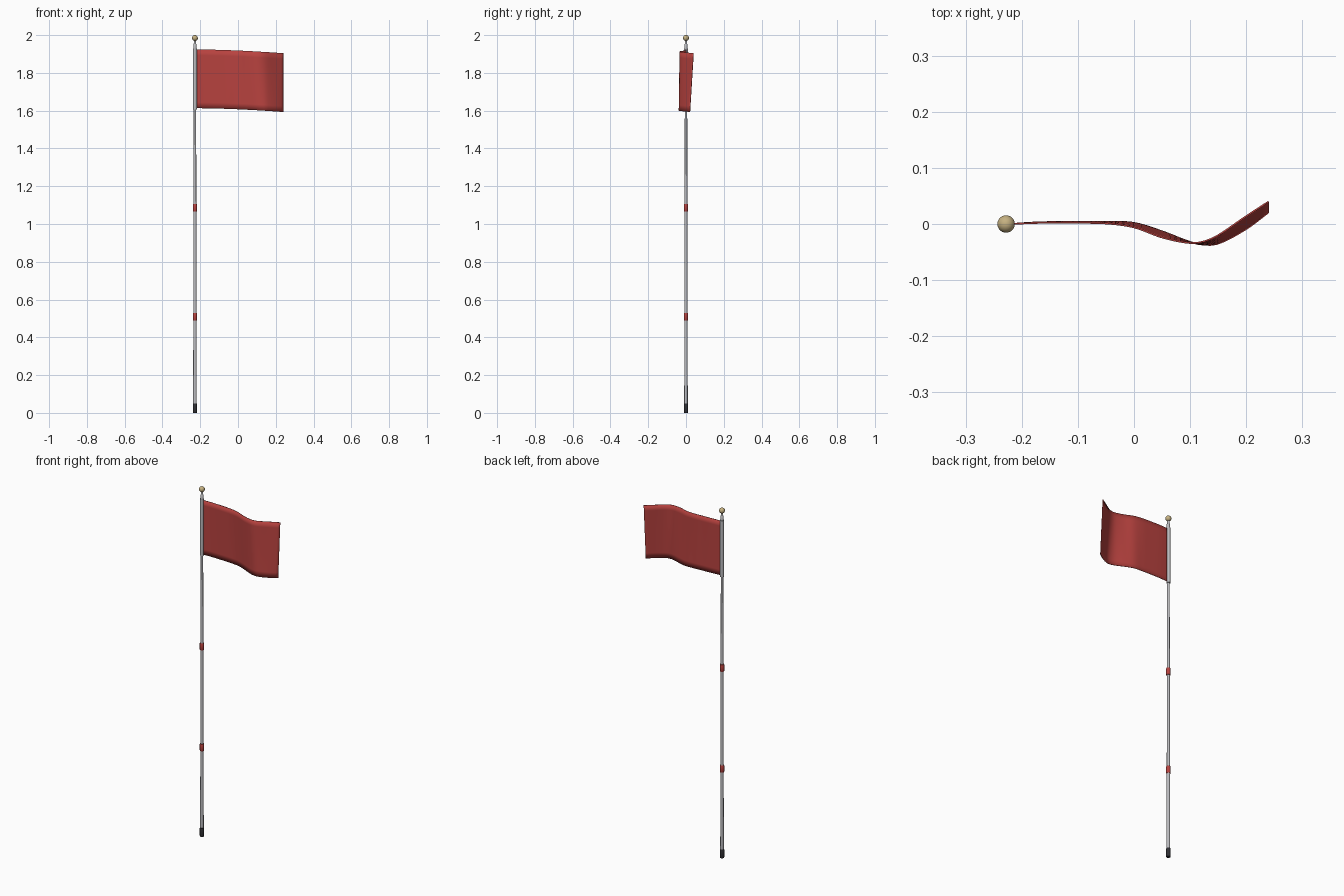
import bpy, bmesh, math

if "Cube" in bpy.data.objects:
    bpy.data.objects.remove(bpy.data.objects["Cube"])

PX = -0.228  # pole axis x


def material(name, rgb):
    m = bpy.data.materials.new(name)
    m.diffuse_color = (*rgb, 1)
    m.use_nodes = True
    m.node_tree.nodes["Principled BSDF"].inputs["Base Color"].default_value = m.diffuse_color
    return m


red = material("red", (0.48, 0.055, 0.05))
brass = material("brass", (0.56, 0.44, 0.22))
black = material("black", (0.03, 0.03, 0.035))
steel = material("steel", (0.5, 0.5, 0.52))


def finish(name, bm, mat, angle=35):
    bmesh.ops.recalc_face_normals(bm, faces=bm.faces[:])
    me = bpy.data.meshes.new(name)
    bm.to_mesh(me)
    bm.free()
    ob = bpy.data.objects.new(name, me)
    bpy.context.collection.objects.link(ob)
    me.materials.append(mat)
    bpy.ops.object.select_all(action='DESELECT')
    ob.select_set(True)
    bpy.context.view_layer.objects.active = ob
    bpy.ops.object.shade_smooth_by_angle(angle=math.radians(angle))
    return ob


def turned(name, profile, mat, n=24):
    """Closed solid turned around the pole axis from (radius, z) points."""
    bm = bmesh.new()
    rings = [[bm.verts.new((PX + r * math.cos(2 * math.pi * i / n),
                            r * math.sin(2 * math.pi * i / n), z))
              for i in range(n)] for r, z in profile]
    for a, b in zip(rings, rings[1:]):
        for i in range(n):
            j = (i + 1) % n
            bm.faces.new((a[i], a[j], b[j], b[i]))
    bm.faces.new(rings[0])
    bm.faces.new(rings[-1])
    return finish(name, bm, mat)


def spline(xs, ys, x):
    """Smooth interpolation through the points (cubic Hermite)."""
    def slope(k):
        a, b = max(k - 1, 0), min(k + 1, len(xs) - 1)
        return (ys[b] - ys[a]) / (xs[b] - xs[a])
    i = max(k for k in range(len(xs) - 1) if xs[k] <= x)
    h = xs[i + 1] - xs[i]
    t = (x - xs[i]) / h
    return ((2*t**3 - 3*t**2 + 1) * ys[i] + (t**3 - 2*t**2 + t) * h * slope(i)
            + (3*t**2 - 2*t**3) * ys[i + 1] + (t**3 - t**2) * h * slope(i + 1))


# Tapered pole, rubber foot and joint bands
turned("pole", [(0.0095, 0.02), (0.0065, 1.62), (0.0065, 1.94)], steel)
turned("foot_cap", [(0.0105, 0), (0.0115, 0.003), (0.0115, 0.047), (0.0105, 0.05)], black)
for name, z in (("lower_joint", 0.51), ("upper_joint", 1.086)):
    turned(name, [(0.0105, z - 0.02), (0.0115, z - 0.018),
                  (0.0115, z + 0.018), (0.0105, z + 0.02)], red)

# Sleeve holding the flag, top collar and ball finial
turned("flag_sleeve", [(0.0105, 1.607), (0.0105, 1.93)], steel)
turned("top_collar", [(0.0088, 1.925), (0.0088, 1.951), (0.006, 1.955), (0.0055, 1.975)], steel)
bm = bmesh.new()
bmesh.ops.create_uvsphere(bm, u_segments=24, v_segments=16, radius=0.0155)
bmesh.ops.translate(bm, verts=bm.verts[:], vec=(PX, 0, 1.9845))
finish("ball_finial", bm, brass)

# Waving flag: top and bottom edge curves joined by a ruled sheet
XS = [-0.22, -0.17, -0.1, -0.05, 0, 0.05, 0.1, 0.125, 0.15, 0.2, 0.24]
TOP = [0, 0.002, 0.002, 0.001, -0.006, -0.024, -0.034, -0.031, -0.020, 0.014, 0.040]
LOW = [0, 0.003, 0.004, 0.004, 0.002, -0.013, -0.032, -0.037, -0.035, -0.009, 0.021]
bm = bmesh.new()
NX, NZ = 40, 10
grid = []
for i in range(NX + 1):
    u = i / NX
    x = XS[0] + 0.4599 * u
    a, b = spline(XS, LOW, x), spline(XS, TOP, x)
    grid.append([bm.verts.new((x, a + (b - a) * j / NZ,
                               1.613 + 0.311 * j / NZ - 0.02 * u ** 1.7))
                 for j in range(NZ + 1)])
for i in range(NX):
    for j in range(NZ):
        bm.faces.new((grid[i][j], grid[i + 1][j], grid[i + 1][j + 1], grid[i][j + 1]))
flag = finish("flag", bm, red)
cloth = flag.modifiers.new("thickness", 'SOLIDIFY')
cloth.thickness = 0.003
cloth.offset = 0
